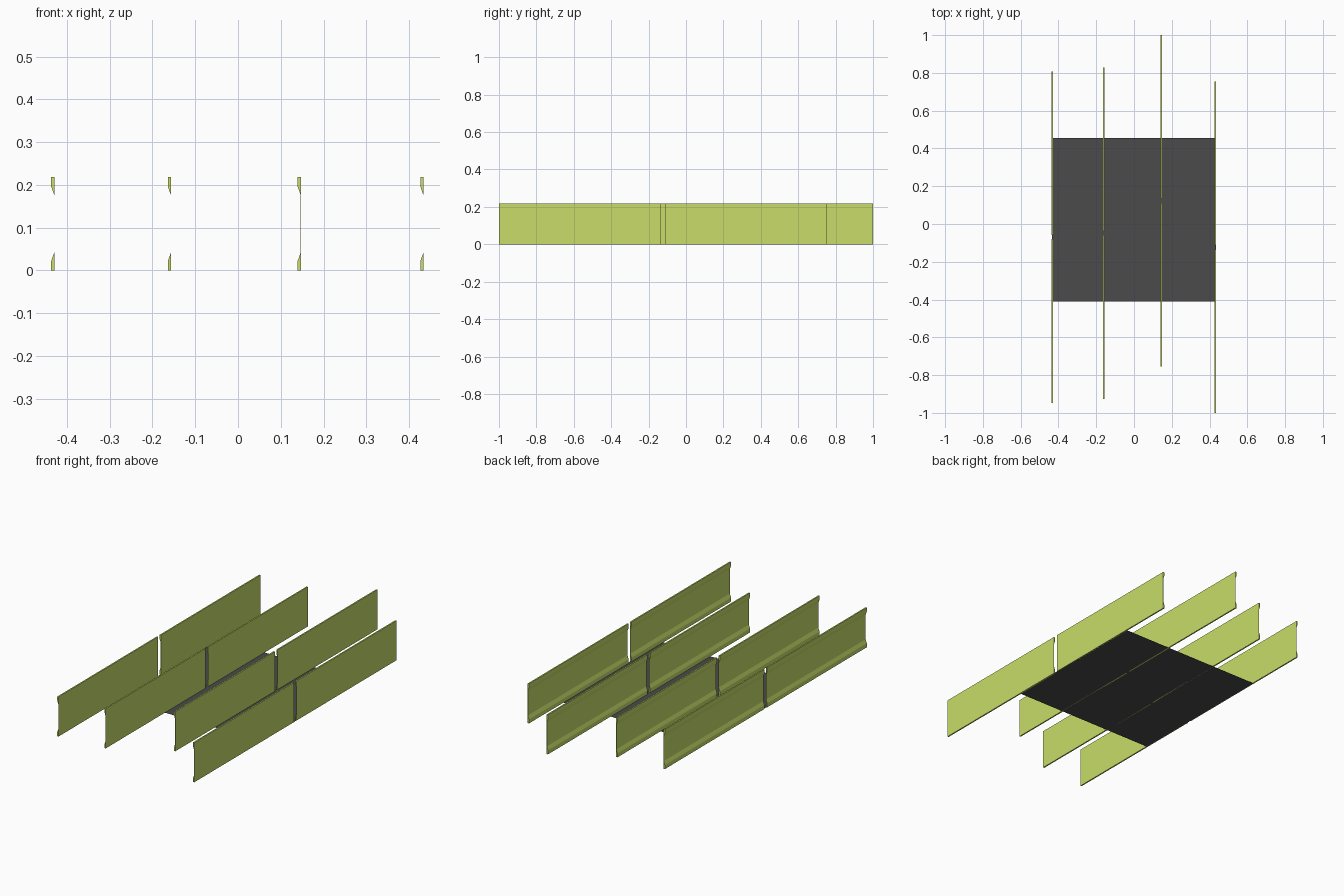
import bpy
import bmesh

if "Cube" in bpy.data.objects:
    bpy.data.objects.remove(bpy.data.objects["Cube"])


def material(name, color):
    m = bpy.data.materials.new(name)
    m.diffuse_color = (*color, 1)
    m.use_nodes = True
    m.node_tree.nodes["Principled BSDF"].inputs["Base Color"].default_value = m.diffuse_color
    return m


lime = material("lime", (0.58, 0.72, 0.14))
dark = material("dark_grey", (0.07, 0.07, 0.07))

H, W, HALF, GAP = 0.218, 0.0075, 0.8775, 0.0115
WEB = 0.0003

# Rail cross-section: thin web with a bevelled lip at the bottom and top (x, z)
lower = [(W - WEB, 0.042), (0, 0.022), (0, 0), (W, 0)]
profile = lower + [(x, H - z) for x, z in reversed(lower)]


def add_object(name, bm, mat):
    bmesh.ops.recalc_face_normals(bm, faces=bm.faces)
    mesh = bpy.data.meshes.new(name)
    bm.to_mesh(mesh)
    bm.free()
    mesh.materials.append(mat)
    obj = bpy.data.objects.new(name, mesh)
    bpy.context.collection.objects.link(obj)
    return obj


def rail(name, x, y0, y1):
    bm = bmesh.new()
    face = bm.faces.new([bm.verts.new((x + px, y0, pz)) for px, pz in profile])
    ext = bmesh.ops.extrude_face_region(bm, geom=[face], use_keep_orig=True)
    verts = [v for v in ext["geom"] if isinstance(v, bmesh.types.BMVert)]
    bmesh.ops.translate(bm, verts=verts, vec=(0, y1 - y0, 0))
    add_object(name, bm, lime)


# Four staggered rows, each a pair of rails with a small gap between
rows = [(-0.437, -0.069), (-0.164, -0.048), (0.1395, 0.1225), (0.4265, -0.1225)]
for i, (x, yc) in enumerate(rows, 1):
    rail(f"rail_{i}_front", x, yc - HALF, yc - GAP)
    rail(f"rail_{i}_back", x, yc + GAP, yc + HALF)

# Flat square base sheet
bm = bmesh.new()
bmesh.ops.create_grid(bm, x_segments=1, y_segments=1, size=0.433)
base = add_object("base_sheet", bm, dark)
base.location = (0, 0.022, 0)
